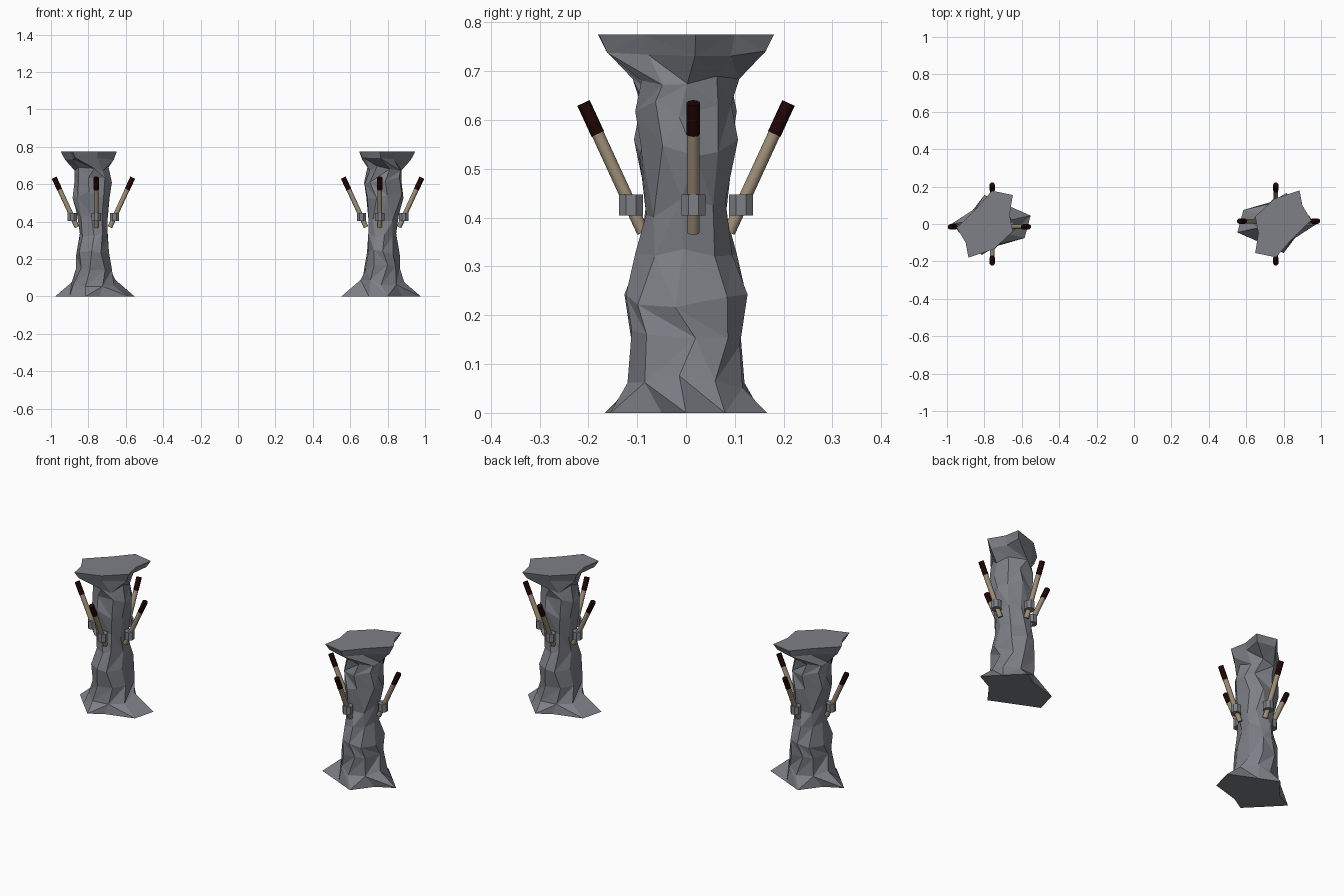
import bpy, bmesh, math, random
from mathutils import Vector, Matrix

if "Cube" in bpy.data.objects:
    bpy.data.objects.remove(bpy.data.objects["Cube"])

random.seed(7)


def material(name, rgb):
    m = bpy.data.materials.new(name)
    m.diffuse_color = (*rgb, 1)
    m.use_nodes = True
    m.node_tree.nodes["Principled BSDF"].inputs["Base Color"].default_value = m.diffuse_color
    return m


STONE = material("grey stone", (0.205, 0.215, 0.24))
WOOD = material("torch wood", (0.34, 0.27, 0.19))
CHAR = material("charred dark red", (0.014, 0.0015, 0.0015))
CX = 0.77  # pillar centre


def make_object(name, bm, mats):
    bmesh.ops.recalc_face_normals(bm, faces=bm.faces[:])
    mesh = bpy.data.meshes.new(name)
    bm.to_mesh(mesh)
    bm.free()
    for m in mats:
        mesh.materials.append(m)
    ob = bpy.data.objects.new(name, mesh)
    bpy.context.collection.objects.link(ob)
    return ob


# Irregular outlines of the foot and of the flared cap, nine corners each
FOOT = [(.207, .0), (.13, .08), (.045, .166), (-.03, .12), (-.185, .075),
        (-.217, -.045), (-.07, -.11), (.03, -.155), (.11, -.05)]
CAP = [(.178, .02), (.13, .1), (.115, .18), (-.02, .135), (-.122, .04),
       (-.105, -.05), (-.122, -.155), (-.01, -.178), (.07, -.085)]
# Rough rings of the shaft: z, x min, x max, y min, y max
RINGS = [(.07, -.115, .125, -.115, .125), (.15, -.10, .10, -.12, .12),
         (.235, -.08, .098, -.125, .13), (.325, -.075, .08, -.105, .10),
         (.42, -.08, .09, -.087, .087), (.54, -.093, .115, -.10, .105),
         (.62, -.098, .108, -.10, .10), (.685, -.075, .108, -.10, .105)]


def rock_pillar():
    bm = bmesh.new()
    rows = [[Vector((x, y, 0)) for x, y in FOOT]]
    for k, (z, x0, x1, y0, y1) in enumerate(RINGS):
        row = []
        for i in range(9):
            a = math.radians(40 * i + random.uniform(-9, 9) + (k % 2) * 8 - 4)
            r = random.uniform(0.94, 1.06)
            c, s = math.cos(a) * r, math.sin(a) * r
            row.append(Vector((c * (x1 if c > 0 else -x0),
                               s * (y1 if s > 0 else -y0),
                               z + random.uniform(-.02, .02))))
        rows.append(row)
    rows.append([Vector((x * .87, y * .91, .736 + random.uniform(-.007, .007)))
                 for x, y in CAP])
    rows.append([Vector((x, y, .775)) for x, y in CAP])
    vs = [[bm.verts.new(p + Vector((CX, 0, 0))) for p in row] for row in rows]
    # facets with randomly turned diagonals
    for lo, hi in zip(vs, vs[1:]):
        for i in range(9):
            j = (i + 1) % 9
            if random.random() < .5:
                tris = (lo[i], lo[j], hi[j]), (lo[i], hi[j], hi[i])
            else:
                tris = (lo[i], lo[j], hi[i]), (lo[j], hi[j], hi[i])
            for t in tris:
                bm.faces.new(t)
    bm.faces.new(vs[0][::-1])
    bm.faces.new(vs[-1])
    return make_object("rock_pillar", bm, [STONE])


def cylinder(bm, p, q, radius, sides, mat, turn=0.0):
    d = q - p
    rot = d.to_track_quat('Z', 'Y').to_matrix().to_4x4()
    m = Matrix.Translation((p + q) / 2) @ rot @ Matrix.Rotation(turn, 4, 'Z')
    res = bmesh.ops.create_cone(bm, cap_ends=True, segments=sides, radius1=radius,
                                radius2=radius, depth=d.length, matrix=m)
    for f in {f for v in res['verts'] for f in v.link_faces}:
        f.material_index = mat
        f.smooth = sides > 8 and len(f.verts) == 4
    for e in {e for v in res['verts'] for e in v.link_edges}:
        e.smooth = all(len(f.verts) == 4 for f in e.link_faces)


# Slanted torch standing in a faceted stone holder
def torch(index, angle):
    out = Vector((round(math.cos(angle)), round(math.sin(angle)), 0))
    side = Vector((-.012, 0, 0)) if abs(out.y) > .5 else Vector((.003, .015, 0))
    centre = Vector((CX, 0, 0)) + side
    low = centre + out * .088 + Vector((0, 0, .37))
    tip = centre + out * .21 + Vector((0, 0, .635))
    neck = low.lerp(tip, .76)
    bm = bmesh.new()
    cylinder(bm, low, neck, .0128, 12, 0)
    cylinder(bm, neck, tip, .014, 12, 1)
    t = make_object(f"torch_{index}", bm, [WOOD, CHAR])
    bm = bmesh.new()
    c = centre + out * .113
    cylinder(bm, c + Vector((0, 0, .404)), c + Vector((0, 0, .447)),
             .0265, 8, 0, math.pi / 8)
    h = make_object(f"torch_holder_{index}", bm, [STONE])
    return [t, h]


parts = [rock_pillar()]
for n in range(4):
    parts += torch(n + 1, n * math.pi / 2)

# Second pillar: the same set turned half way round
for ob in parts:
    twin = ob.copy()
    twin.name = "left_" + ob.name
    twin.rotation_euler = (0, 0, math.pi)
    bpy.context.collection.objects.link(twin)
    ob.name = "right_" + ob.name
